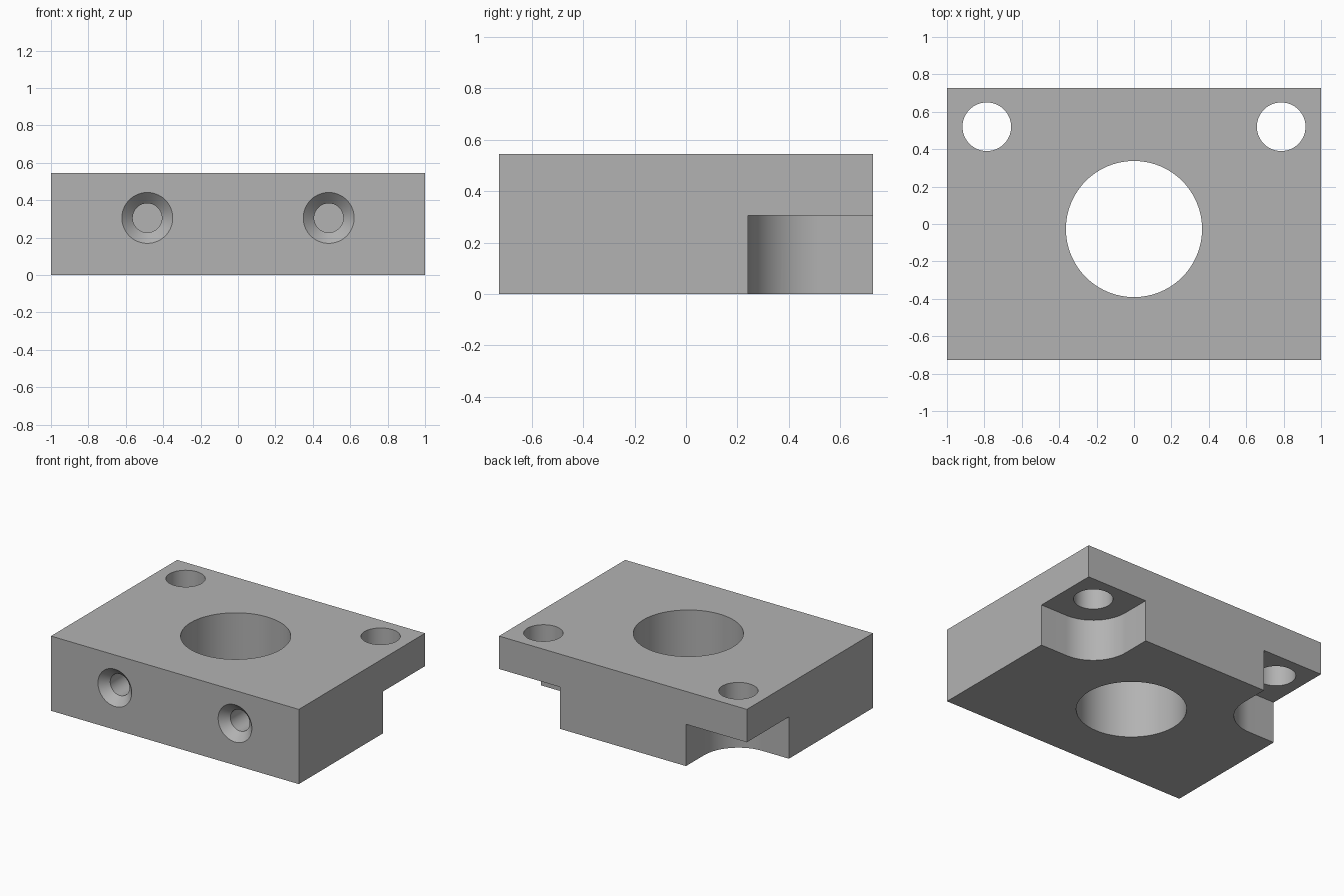
import bpy
import bmesh
import math

# Remove the default cube
old = bpy.data.objects.get("Cube")
if old:
    bpy.data.objects.remove(old, do_unlink=True)

HALF_X, HALF_Y, HEIGHT = 1.0, 0.727, 0.545
SEGMENTS = 96

# Single grey material
grey = bpy.data.materials.new("machined grey")
grey.use_nodes = True
colour = (0.45, 0.45, 0.45, 1)
grey.diffuse_color = colour
grey.node_tree.nodes["Principled BSDF"].inputs["Base Color"].default_value = colour


def prism(name, outline, z0, z1):
    """Extrude a flat outline between two heights."""
    bm = bmesh.new()
    face = bm.faces.new([bm.verts.new((x, y, z0)) for x, y in outline])
    top = bmesh.ops.extrude_face_region(bm, geom=[face])["geom"]
    moved = [v for v in top if isinstance(v, bmesh.types.BMVert)]
    bmesh.ops.translate(bm, verts=moved, vec=(0, 0, z1 - z0))
    return finish(name, bm)


def lathe(name, profile):
    """Spin a radius/depth profile about the local z axis."""
    bm = bmesh.new()
    rings = []
    for r, z in profile:
        rings.append([bm.verts.new((r * math.cos(a), r * math.sin(a), z))
                      for a in (math.tau * i / SEGMENTS for i in range(SEGMENTS))])
    for low, high in zip(rings, rings[1:]):
        for i in range(SEGMENTS):
            j = (i + 1) % SEGMENTS
            bm.faces.new((low[i], low[j], high[j], high[i]))
    bm.faces.new(rings[0])
    bm.faces.new(rings[-1])
    return finish(name, bm)


def finish(name, bm):
    bmesh.ops.recalc_face_normals(bm, faces=bm.faces)
    mesh = bpy.data.meshes.new(name)
    bm.to_mesh(mesh)
    bm.free()
    mesh.materials.append(grey)
    obj = bpy.data.objects.new(name, mesh)
    bpy.context.collection.objects.link(obj)
    return obj


# Rectangular body
block = prism("mounting_block", [(-HALF_X, -HALF_Y), (HALF_X, -HALF_Y),
                                 (HALF_X, HALF_Y), (-HALF_X, HALF_Y)], 0, HEIGHT)
cutters = []

# Central bore
bore = lathe("bore_cutter", [(0.364, -0.2), (0.364, 0.8)])
bore.location = (0, -0.027, 0)
cutters.append(bore)

for side, label in ((1, "left"), (-1, "right")):
    # Bolt hole through the rear corner
    cx, cy, r = 0.787, 0.52, 0.278
    hole = lathe(label + "_bolt_hole_cutter", [(0.13, -0.2), (0.13, 0.8)])
    hole.location = (side * cx, cy, 0)
    cutters.append(hole)

    # Open corner pocket beneath the bolt hole, rounded on its inner corner
    arc = [math.pi + math.pi / 2 * i / 24 for i in range(25)]
    outline = [(cx + r * math.cos(a), cy + r * math.sin(a)) for a in arc]
    outline += [(1.2, cy - r), (1.2, 1), (cx - r, 1)]
    cutters.append(prism(label + "_pocket_cutter",
                         [(side * x, y) for x, y in outline], -0.2, 0.305))

    # Countersunk blind screw hole in the front face
    screw = lathe(label + "_screw_hole_cutter",
                  [(0.236, -0.1), (0.136, 0), (0.078, 0.058), (0.078, 0.45)])
    screw.rotation_euler.x = -math.pi / 2
    screw.location = (side * 0.485, -HALF_Y, 0.305)
    cutters.append(screw)

# Cut every opening from the body
bpy.context.view_layer.objects.active = block
for cutter in cutters:
    cutter.hide_render = True
    mod = block.modifiers.new(cutter.name, "BOOLEAN")
    mod.operation = "DIFFERENCE"
    mod.solver = "EXACT"
    mod.object = cutter
    bpy.ops.object.modifier_apply(modifier=mod.name)
    bpy.data.objects.remove(cutter, do_unlink=True)

# Smooth bores with crisp edges
bpy.ops.object.select_all(action="DESELECT")
block.select_set(True)
bpy.ops.object.shade_smooth_by_angle(angle=math.radians(30))
